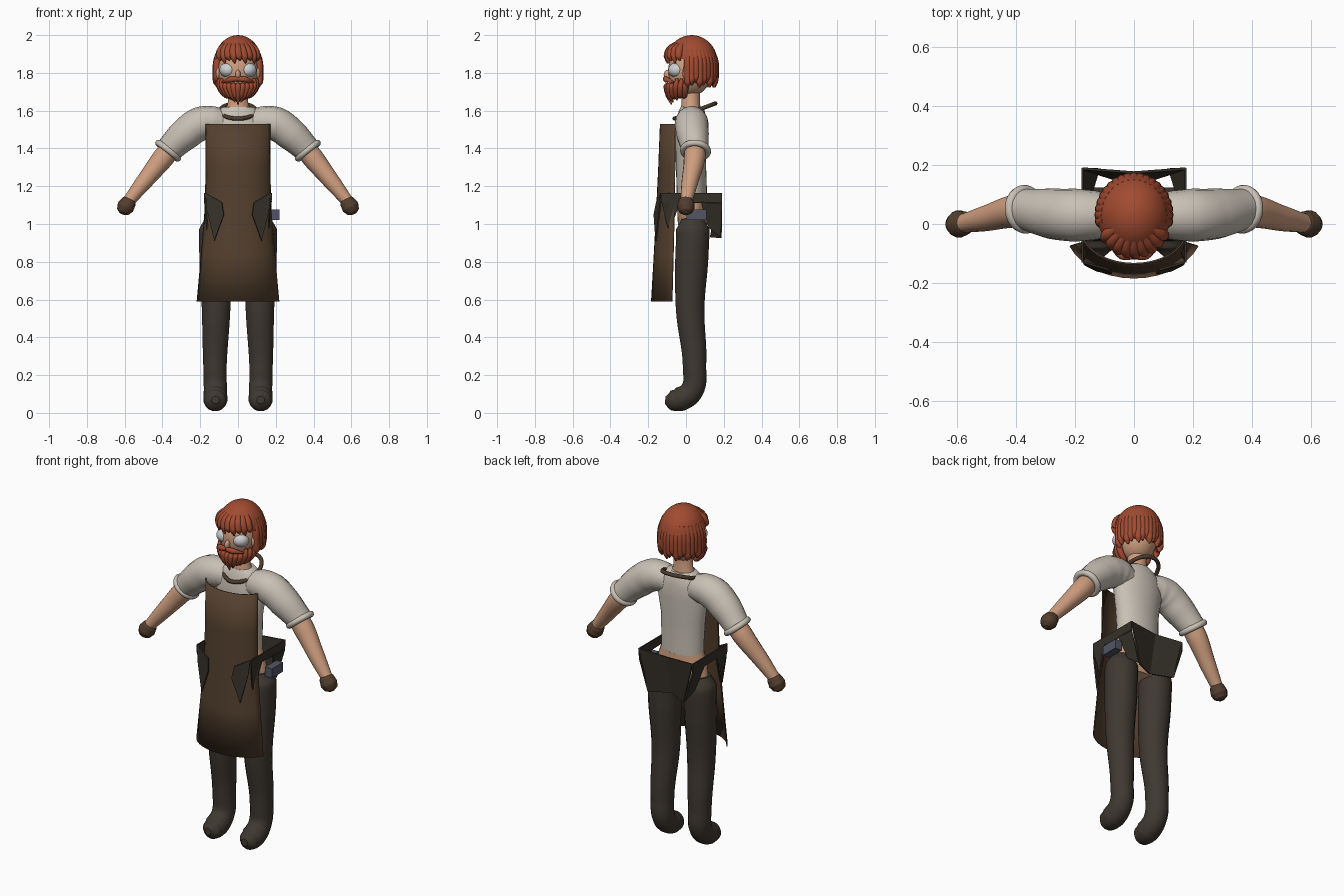
import bpy, bmesh, math
from mathutils import Vector

cube = bpy.data.objects.get("Cube")
if cube:
    bpy.data.objects.remove(cube, do_unlink=True)


def material(name, r, g, b):
    m = bpy.data.materials.new(name)
    m.use_nodes = True
    m.diffuse_color = (r, g, b, 1)
    m.node_tree.nodes["Principled BSDF"].inputs["Base Color"].default_value = (r, g, b, 1)
    return m


hair_mat = material("red hair", .36, .07, .03)
skin_mat = material("skin", .62, .34, .21)
shirt_mat = material("linen", .58, .53, .46)
apron_mat = material("apron leather", .09, .052, .028)
trouser_mat = material("dark trousers", .05, .04, .031)
belt_mat = material("belt leather", .036, .03, .022)
glove_mat = material("glove leather", .085, .048, .028)
strap_mat = material("strap leather", .075, .045, .027)
metal_mat = material("blue steel", .085, .09, .13)
eye_mat = material("eye white", .6, .62, .63)


def finish(obj, mat, smooth=True):
    obj.data.materials.clear()
    obj.data.materials.append(mat)
    bpy.ops.object.select_all(action='DESELECT')
    obj.select_set(True)
    bpy.context.view_layer.objects.active = obj
    if smooth:
        bpy.ops.object.shade_smooth_by_angle(angle=math.radians(50))
    return obj


def from_bmesh(name, bm, mat, smooth=True):
    bmesh.ops.recalc_face_normals(bm, faces=bm.faces[:])
    me = bpy.data.meshes.new(name)
    bm.to_mesh(me)
    bm.free()
    obj = bpy.data.objects.new(name, me)
    bpy.context.collection.objects.link(obj)
    return finish(obj, mat, smooth)


def tubes(name, paths, mat, closed=False, res=5, sides=4):
    """Round tubes through points of x, y, z, radius."""
    cu = bpy.data.curves.new(name, 'CURVE')
    cu.dimensions = '3D'
    cu.bevel_depth = 1
    cu.bevel_resolution = sides
    cu.resolution_u = res
    cu.use_fill_caps = True
    for path in paths:
        sp = cu.splines.new('BEZIER')
        sp.bezier_points.add(len(path) - 1)
        sp.use_cyclic_u = closed
        for bp, (x, y, z, r) in zip(sp.bezier_points, path):
            bp.co = (x, y, z)
            bp.radius = r
            bp.handle_left_type = bp.handle_right_type = 'AUTO'
    obj = bpy.data.objects.new(name, cu)
    bpy.context.collection.objects.link(obj)
    bpy.ops.object.select_all(action='DESELECT')
    obj.select_set(True)
    bpy.context.view_layer.objects.active = obj
    bpy.ops.object.convert(target='MESH')
    return finish(bpy.context.object, mat)


def loft(name, rows, mat, n=28):
    """Stacked ellipses of z, centre y, half width, half depth."""
    bm = bmesh.new()
    rings = [[bm.verts.new((rx * math.cos(k * math.tau / n), cy + ry * math.sin(k * math.tau / n), z))
              for k in range(n)] for z, cy, rx, ry in rows]
    for a, b in zip(rings, rings[1:]):
        for k in range(n):
            bm.faces.new((a[k], a[k - 1], b[k - 1], b[k]))
    bm.faces.new(rings[0])
    bm.faces.new(rings[-1])
    return from_bmesh(name, bm, mat)


def ball(name, loc, size, mat):
    bm = bmesh.new()
    bmesh.ops.create_uvsphere(bm, u_segments=24, v_segments=16, radius=1)
    for v in bm.verts:
        v.co = Vector(loc) + v.co * Vector(size)
    return from_bmesh(name, bm, mat)


def sheet(name, polys, mat, thick=.008):
    """Thin flat panels from outlines."""
    bm = bmesh.new()
    for p in polys:
        bm.faces.new([bm.verts.new(c) for c in p])
    bmesh.ops.remove_doubles(bm, verts=bm.verts[:], dist=.001)
    obj = from_bmesh(name, bm, mat, False)
    mod = obj.modifiers.new("thickness", 'SOLIDIFY')
    mod.thickness = thick
    mod.offset = 0
    return obj


# Body, head and shirt
loft("body", [(.95, .035, .1, .06), (1.0, .035, .165, .078), (1.1, .03, .15, .078), (1.2, .03, .115, .07),
              (1.5, .03, .12, .06), (1.59, .025, .085, .06), (1.63, .025, .055, .05), (1.72, .025, .05, .05)], skin_mat)
ball("head", (0, .02, 1.81), (.108, .115, .135), skin_mat)
ball("nose", (0, -.098, 1.79), (.014, .02, .026), skin_mat)
loft("shirt", [(1.15, .03, .128, .08), (1.2, .03, .128, .08), (1.35, .025, .135, .08), (1.48, .028, .155, .085),
               (1.55, .03, .15, .08), (1.6, .03, .11, .068), (1.62, .03, .08, .058)], shirt_mat)

# Mirrored limbs
for s, side in ((1, "left"), (-1, "right")):
    def limb(name, path, mat):
        return tubes(side + "_" + name, [[(s * x, y, z, r) for x, y, z, r in path]], mat, res=8, sides=6)

    ball(side + "_eye", (s * .052, -.048, 1.815), (.046, .046, .04), eye_mat)
    ball(side + "_ear", (s * .105, .0, 1.8), (.014, .02, .032), skin_mat)
    limb("sleeve", [(.08, .03, 1.53, .07), (.13, .03, 1.54, .083), (.2, .03, 1.53, .09),
                    (.28, .035, 1.475, .086), (.37, .05, 1.39, .07)], shirt_mat)
    limb("forearm", [(.34, .048, 1.42, .056), (.4, .045, 1.345, .057),
                     (.5, .02, 1.22, .044), (.58, .002, 1.12, .032)], skin_mat)
    limb("glove", [(.565, .005, 1.135, .026), (.575, .003, 1.12, .04), (.595, 0, 1.09, .047),
                   (.608, 0, 1.065, .036), (.614, 0, 1.052, .014)], glove_mat)
    limb("trouser_leg", [(.112, .035, 1.025, .06), (.117, .036, .97, .09), (.117, .03, .8, .089),
                         (.116, .022, .55, .077), (.122, .045, .25, .063), (.12, .032, .12, .062),
                         (.12, -.03, .073, .065), (.12, -.08, .066, .053), (.12, -.11, .068, .02)], trouser_mat)
    # Rolled cuff around the end of the sleeve
    axis = Vector((s * .62, -.06, -.78))
    bpy.ops.mesh.primitive_torus_add(location=(s * .37, .05, 1.388), major_radius=.066, minor_radius=.017,
                                     major_segments=28, minor_segments=10,
                                     rotation=axis.to_track_quat('Z', 'Y').to_euler())
    bpy.context.object.name = side + "_cuff"
    finish(bpy.context.object, shirt_mat)
    # Belt side strap, hanging corner flaps and front flap
    x = s * .175
    sheet(side + "_belt_side", [
        [(x, -.13, 1.165), (x, .19, 1.165), (x, .19, 1.11), (x, -.13, 1.12)],
        [(x, .19, 1.11), (x, .08, 1.115), (s * .14, .12, .98), (s * .12, .185, .93)],
        [(x, -.13, 1.12), (x, -.03, 1.12), (s * .16, -.09, .95)]], belt_mat)
    sheet(side + "_front_flap", [
        [(s * .172, -.13, 1.165), (s * .085, -.155, 1.115), (s * .075, -.168, 1.05),
         (s * .125, -.158, .91), (s * .165, -.138, 1.08)]], belt_mat)

# Belt back panel, folded inward along its middle
for s, side in ((1, "left"), (-1, "right")):
    sheet(side + "_back_panel", [
        [(s * .175, .188, 1.165), (0, .175, 1.155), (0, .13, .93), (s * .115, .185, .925)]], belt_mat)
bpy.ops.mesh.primitive_cube_add(size=1, location=(.197, .055, 1.048))
bpy.context.object.name = "belt_tool"
bpy.context.object.scale = (.045, .105, .055)
finish(bpy.context.object, metal_mat, False)

# Apron: bowed sheet that flares toward the hem
bm = bmesh.new()
grid = []
for z, w, edge, front in ((1.53, .172, -.058, -.138), (1.3, .172, -.06, -.147), (1.1, .175, -.062, -.157),
                          (.85, .195, -.068, -.17), (.59, .219, -.075, -.185)):
    angles = [math.radians(a) for a in range(-70, 71, 10)]
    end = math.cos(angles[0])
    grid.append([bm.verts.new((w * math.sin(a) / math.sin(angles[-1]),
                               edge + (front - edge) * (math.cos(a) - end) / (1 - end), z)) for a in angles])
for a, b in zip(grid, grid[1:]):
    for k in range(len(a) - 1):
        bm.faces.new((a[k], a[k + 1], b[k + 1], b[k]))
apron = from_bmesh("apron", bm, apron_mat)
apron.modifiers.new("thickness", 'SOLIDIFY').thickness = .006

# Neck strap: tilted loop
tubes("neck_strap", [[(.095 * math.cos(t), .047 + .108 * math.sin(t), 1.598 + .04 * math.sin(t), .011)
                      for t in (k * math.tau / 12 for k in range(12))]], strap_mat, closed=True)

# Hair cap: dome with straight sides, trimmed along a slope
crown = Vector((0, .03, 1.855))
size = Vector((.125, .137, .145))
bm = bmesh.new()
bmesh.ops.create_uvsphere(bm, u_segments=32, v_segments=20, radius=1)
for v in bm.verts:
    flat = Vector((v.co.x, v.co.y, 0))
    if v.co.z < 0 and flat.length > .1:
        v.co = flat.normalized() * .97 + Vector((0, 0, v.co.z))
    v.co = crown + v.co * size
bmesh.ops.bisect_plane(bm, geom=bm.verts[:] + bm.edges[:] + bm.faces[:], plane_co=(0, -.06, 1.9),
                       plane_no=(0, -.6, -1), clear_outer=True)
from_bmesh("hair_cap", bm, hair_mat)


def on_dome(around, down, grow=1.0):
    a, d = math.radians(around), math.radians(down)
    return crown + grow * size * Vector((math.sin(d) * math.sin(a), -math.sin(d) * math.cos(a), math.cos(d)))


# Hair locks: fringe across the brow, longer locks round the sides and back
fringe = []
for k, a in enumerate(range(-56, 57, 14)):
    drop = 92 if k % 2 else 86
    fringe.append([(*on_dome(a, 35, .9), .012), (*on_dome(a, 62, .96), .022),
                   (*on_dome(a + 3, 78, .97), .019), (*on_dome(a + 6, drop, .95), .003)])
tubes("fringe", fringe, hair_mat)
locks = []
for k, a in enumerate(range(80, 281, 10)):
    low = 1.735 + .012 * (k % 3)
    x, y, z = on_dome(a, 90, .9)
    locks.append([(*on_dome(a, 60, .9), .015), (x, y, z, .02), (x, y, 1.79, .022),
                  (x * 1.02, y, low + .015, .019), (x * .96, y, low - .012, .005)])
tubes("hair_locks", locks, hair_mat)

# Beard locks sweep from the cheeks to a point under the chin
beard = []
for k in range(-6, 7):
    a = math.radians(k * 14)
    x, y = .105 * math.sin(a), .015 - .11 * math.cos(a)
    tip = 1.632 + .006 * abs(k) + .012 * (k % 2)
    beard.append([(x, y, 1.77 if abs(k) > 3 else 1.745, .008), (x * .95, y - .006, 1.73, .017),
                  (x * .6, y * .85 - .012, 1.68, .015), (x * .3, y * .6 - .02, tip, .003)])
tubes("beard", beard, hair_mat)
ball("beard_base", (0, -.035, 1.715), (.075, .055, .05), hair_mat)
tubes("moustache", [[(0, -.108, 1.768, .012), (s * .04, -.105, 1.765, .016), (s * .085, -.065, 1.75, .004)]
                    for s in (1, -1)], hair_mat)
